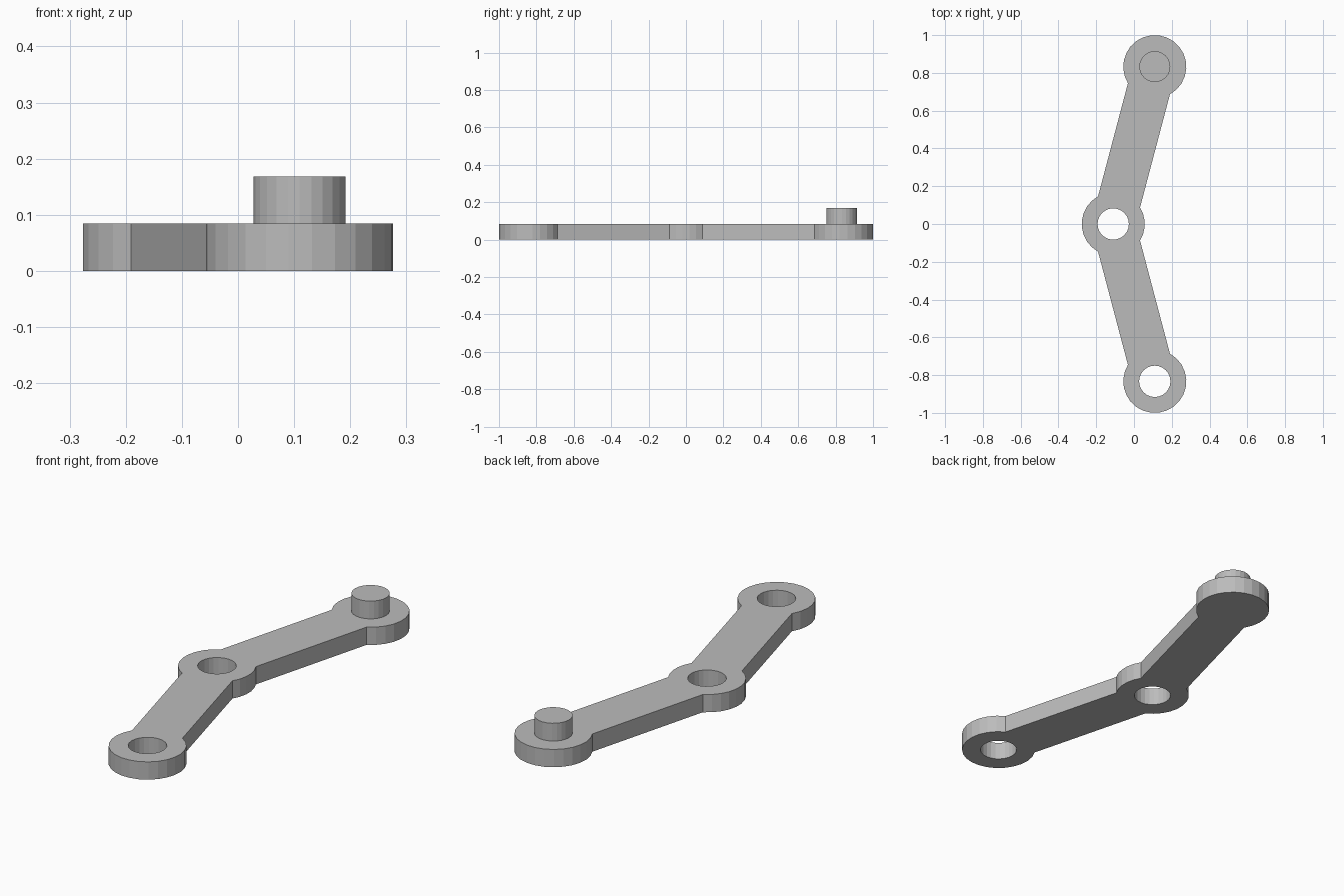
import bpy, bmesh
from math import sin, cos, pi, asin, atan2, ceil
from mathutils import Matrix

cube = bpy.data.objects.get("Cube")
if cube:
    bpy.data.objects.remove(cube, do_unlink=True)

# Main sizes
JOINT_R, BORE_R, PIN_R = 0.167, 0.083, 0.082
ARM_HALF, THICK, PIN_TOP = 0.115, 0.084, 0.168
STEP = pi / 12
HUB, BACK, FRONT = (-0.11, 0), (0.11, 0.833), (0.11, -0.833)

grey = bpy.data.materials.new("light grey")
grey.use_nodes = True
color = (0.5, 0.5, 0.5, 1)
grey.diffuse_color = color
grey.node_tree.nodes["Principled BSDF"].inputs["Base Color"].default_value = color


def arc(center, start, end, radius=JOINT_R):
    """Points along a counter-clockwise arc, both ends included."""
    n = ceil((end - start) / STEP - 0.01)
    angles = [start + (end - start) * i / n for i in range(n + 1)]
    return [(center[0] + radius * cos(a), center[1] + radius * sin(a)) for a in angles]


def add_loop(curve, points):
    spline = curve.splines.new("POLY")
    spline.points.add(len(points) - 1)
    for point, (x, y) in zip(spline.points, points):
        point.co = (x, y, 0, 1)
    spline.use_cyclic_u = True


# Outline: round joints joined by two straight arms
up = atan2(BACK[1] - HUB[1], BACK[0] - HUB[0])
gap = asin(ARM_HALF / JOINT_R)
outline = (arc(HUB, gap - up, up - gap)
           + arc(BACK, up - pi + gap, up + pi - gap)
           + arc(HUB, up + gap, 2 * pi - up - gap)
           + arc(FRONT, pi - up + gap, 3 * pi - up - gap))

# Linkage plate with bores at the hub and the front joint
curve = bpy.data.curves.new("plate_profile", "CURVE")
curve.dimensions = "2D"
curve.fill_mode = "BOTH"
curve.extrude = THICK / 2
add_loop(curve, outline)
for center in (HUB, FRONT):
    add_loop(curve, arc(center, 0, 2 * pi, BORE_R)[:-1])
profile = bpy.data.objects.new("plate_profile", curve)
bpy.context.collection.objects.link(profile)
bpy.context.view_layer.update()
mesh = bpy.data.meshes.new_from_object(
    profile.evaluated_get(bpy.context.evaluated_depsgraph_get()))
bpy.data.objects.remove(profile, do_unlink=True)


def finish(name, bm, mesh):
    """Clean the mesh, colour it and place it in the scene."""
    bmesh.ops.remove_doubles(bm, verts=bm.verts, dist=0.0001)
    bmesh.ops.recalc_face_normals(bm, faces=bm.faces)
    for face in bm.faces:
        face.smooth = False
    bm.to_mesh(mesh)
    bm.free()
    mesh.materials.clear()
    mesh.materials.append(grey)
    bpy.context.collection.objects.link(bpy.data.objects.new(name, mesh))


bm = bmesh.new()
bm.from_mesh(mesh)
bmesh.ops.translate(bm, verts=bm.verts, vec=(0, 0, THICK / 2))
finish("linkage_plate", bm, mesh)

# Pin standing on the back joint
bm = bmesh.new()
bmesh.ops.create_cone(bm, cap_ends=True, segments=24, radius1=PIN_R, radius2=PIN_R,
                      depth=PIN_TOP - THICK,
                      matrix=Matrix.Translation((*BACK, (PIN_TOP + THICK) / 2)))
finish("pin", bm, bpy.data.meshes.new("pin"))
